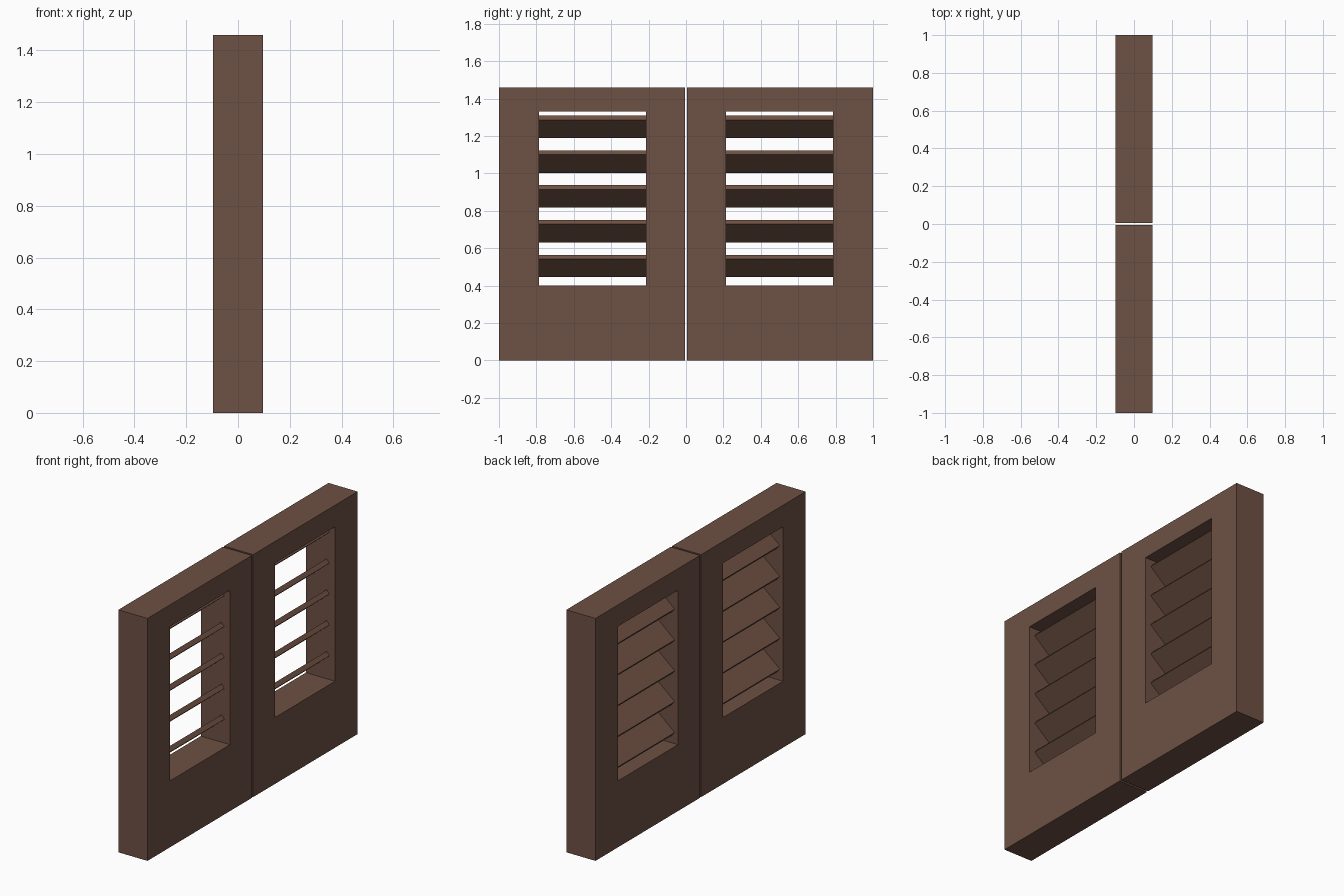
import bpy, bmesh, math

if "Cube" in bpy.data.objects:
    bpy.data.objects.remove(bpy.data.objects["Cube"])

brown = bpy.data.materials.new("brown_wood")
brown.diffuse_color = (0.155, 0.082, 0.056, 1)
brown.use_nodes = True
brown.node_tree.nodes["Principled BSDF"].inputs["Base Color"].default_value = brown.diffuse_color

D = 0.097                                  # half thickness of a panel
Y0, Y1, Z1 = 0.006, 1.0, 1.46              # panel outline
HY0, HY1, HZ0, HZ1 = 0.215, 0.785, 0.40, 1.33   # louvre opening
PITCH, TILT = 0.186, math.radians(40)


def finish(bm, name):
    bmesh.ops.recalc_face_normals(bm, faces=bm.faces)
    me = bpy.data.meshes.new(name)
    bm.to_mesh(me)
    bm.free()
    me.materials.append(brown)
    ob = bpy.data.objects.new(name, me)
    bpy.context.collection.objects.link(ob)
    return ob


def rect(bm, x, y0, y1, z0, z1):
    return [bm.verts.new((x, y, z)) for y, z in ((y0, z0), (y1, z0), (y1, z1), (y0, z1))]


def frame(name, side):
    # one solid board with a rectangular opening
    bm = bmesh.new()
    out, inn = [], []
    for x in (-D, D):
        out.append(rect(bm, x, side * Y0, side * Y1, 0, Z1))
        inn.append(rect(bm, x, side * HY0, side * HY1, HZ0, HZ1))
    for i in range(4):
        j = (i + 1) % 4
        for a, b in ((out[0], inn[0]), (out[1], inn[1]), (out[0], out[1]), (inn[0], inn[1])):
            bm.faces.new((a[i], a[j], b[j], b[i]))
    finish(bm, name)


def slat(name, side, z):
    # thin tilted board, rising towards +x
    bm = bmesh.new()
    bmesh.ops.create_cube(bm, size=1)
    bmesh.ops.scale(bm, vec=(0.152, HY1 - HY0, 0.029), verts=bm.verts)
    ob = finish(bm, name)
    ob.rotation_euler = (0, -TILT, 0)
    ob.location = (-0.008, side * (HY0 + HY1) / 2, z)


for label, side in (("left", -1), ("right", 1)):
    frame(f"{label}_shutter_frame", side)
    for i in range(5):
        slat(f"{label}_slat_{i + 1}", side, 0.505 + i * PITCH)
